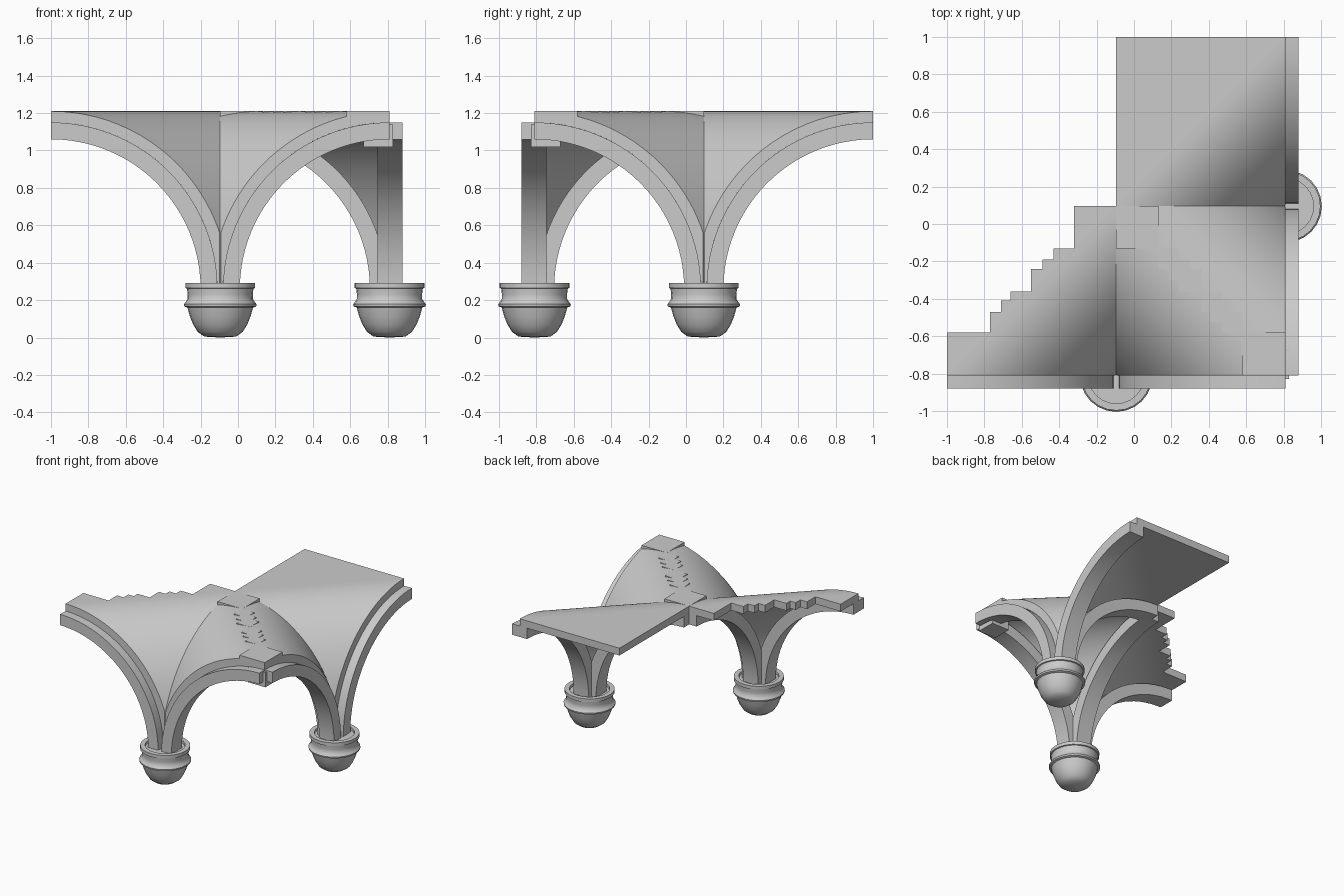
import bpy, bmesh, math

if "Cube" in bpy.data.objects:
    bpy.data.objects.remove(bpy.data.objects["Cube"])

PX, PY = -0.095, -0.81      # first pendant; the second mirrors it across the diagonal
SPAN, ZC = 0.905, 0.26      # half bay and arch centre height
R_IN, R_RIB, R_TOP = 0.80, 0.89, 0.95


def place(u, v, z, mirrored):
    """u along x, v along y from the pendant; mirrored swaps across the diagonal."""
    x, y = PX + u, PY + v
    return (-y, -x, z) if mirrored else (x, y, z)


def make(name, bm, angle=30):
    bmesh.ops.remove_doubles(bm, verts=bm.verts, dist=1e-5)
    bmesh.ops.recalc_face_normals(bm, faces=bm.faces)
    me = bpy.data.meshes.new(name)
    bm.to_mesh(me)
    bm.free()
    ob = bpy.data.objects.new(name, me)
    bpy.context.collection.objects.link(ob)
    bpy.ops.object.select_all(action='DESELECT')
    ob.select_set(True)
    bpy.context.view_layer.objects.active = ob
    bpy.ops.object.shade_smooth_by_angle(angle=math.radians(angle))
    return ob


def loft(bm, a, b):
    """Solid between two matching closed outlines."""
    va = [bm.verts.new(p) for p in a]
    vb = [bm.verts.new(p) for p in b]
    n = len(va)
    bm.faces.new(va)
    bm.faces.new(vb[::-1])
    for i in range(n):
        j = (i + 1) % n
        bm.faces.new((va[i], va[j], vb[j], vb[i]))


def rib(name, direction, w0, w1, mirrored, n=24):
    """Quarter-circle arch rib rising from the pendant."""
    prof = []
    for r, order in ((R_IN, range(n + 1)), (R_RIB, range(n, -1, -1))):
        for i in order:
            t = math.pi / 2 * i / n
            prof.append((SPAN - r * math.cos(t), ZC + r * math.sin(t)))

    def pt(d, z, w):
        if direction == 'in':
            return place(w, d, z, mirrored)
        return place(d if direction == 'right' else -d, w, z, mirrored)
    bm = bmesh.new()
    loft(bm, [pt(d, z, w0) for d, z in prof], [pt(d, z, w1) for d, z in prof])
    make(name, bm)


def web(name, sign, outline, mirrored, n=28):
    """Curved vault web falling diagonally to the pendant, plus its flat crown."""
    def z_at(r, s):
        return ZC + math.sqrt(max(0, r * r - (SPAN - s) ** 2))
    ss = [0.004 + (SPAN - 0.004) * (i / n) ** 1.3 for i in range(n + 1)]
    prof = [(s, z_at(R_TOP, s)) for s in ss] + [(s, z_at(R_RIB, s)) for s in ss[::-1]]
    bm = bmesh.new()
    loft(bm, [place(sign * s, 0, z, mirrored) for s, z in prof],
         [place(0, s, z, mirrored) for s, z in prof])
    make(name, bm)
    bm = bmesh.new()
    poly = [(0, SPAN)] + outline + [(SPAN, 0)]
    loft(bm, [place(sign * u, v, ZC + R_TOP, mirrored) for u, v in poly],
         [place(sign * u, v, ZC + R_RIB, mirrored) for u, v in poly])
    make(name + "_crown", bm)


# stepped crown edge
us = [.225, .335, .395, .455, .565, .615, .675, .905]
vs = [.905, .68, .62, .57, .45, .40, .34, .23]
steps = []
for i, (u, v) in enumerate(zip(us, vs)):
    if i:
        steps.append((us[i - 1], v))
        steps.append((u, v))
    else:
        steps.append((u, v))
square = [(SPAN, SPAN)]

# pendant capital profile
capital = [(0, 0), (.085, .005), (.12, .03), (.145, .07), (.163, .115), (.175, .16),
           (.192, .166), (.194, .178), (.185, .19), (.175, .205), (.174, .23), (.178, .262),
           (.187, .265), (.187, .292), (.15, .292), (.15, .27), (0, .27)]

for mirrored, tag in ((False, "front"), (True, "side")):
    rib(tag + "_arch_outer", 'left', -.07, .065, mirrored)
    rib(tag + "_arch_corner", 'right', -.07, .065, mirrored)
    rib(tag + "_cross_rib", 'in', -.0675, .0675, mirrored)
    web(tag + "_corner_web", 1, steps, mirrored)
    web(tag + "_outer_web", -1, square if mirrored else steps, mirrored)

    bm = bmesh.new()
    cx, cy, _ = place(0, 0, 0, mirrored)
    vs_ = [bm.verts.new((cx + r, cy, z)) for r, z in capital]
    es = [bm.edges.new(p) for p in zip(vs_, vs_[1:])]
    bmesh.ops.spin(bm, geom=vs_ + es, cent=(cx, cy, 0), axis=(0, 0, 1),
                   angle=2 * math.pi, steps=24)
    make(tag + "_pendant_capital", bm, 35)

# small boss hanging under the corner where the arches meet
bm = bmesh.new()
lo, hi = .67, .83
ring = [(lo, -hi), (hi, -hi), (hi, -lo), (lo, -lo)]
loft(bm, [(x, y, 1.02) for x, y in ring], [(x, y, 1.14) for x, y in ring])
make("corner_boss", bm)
